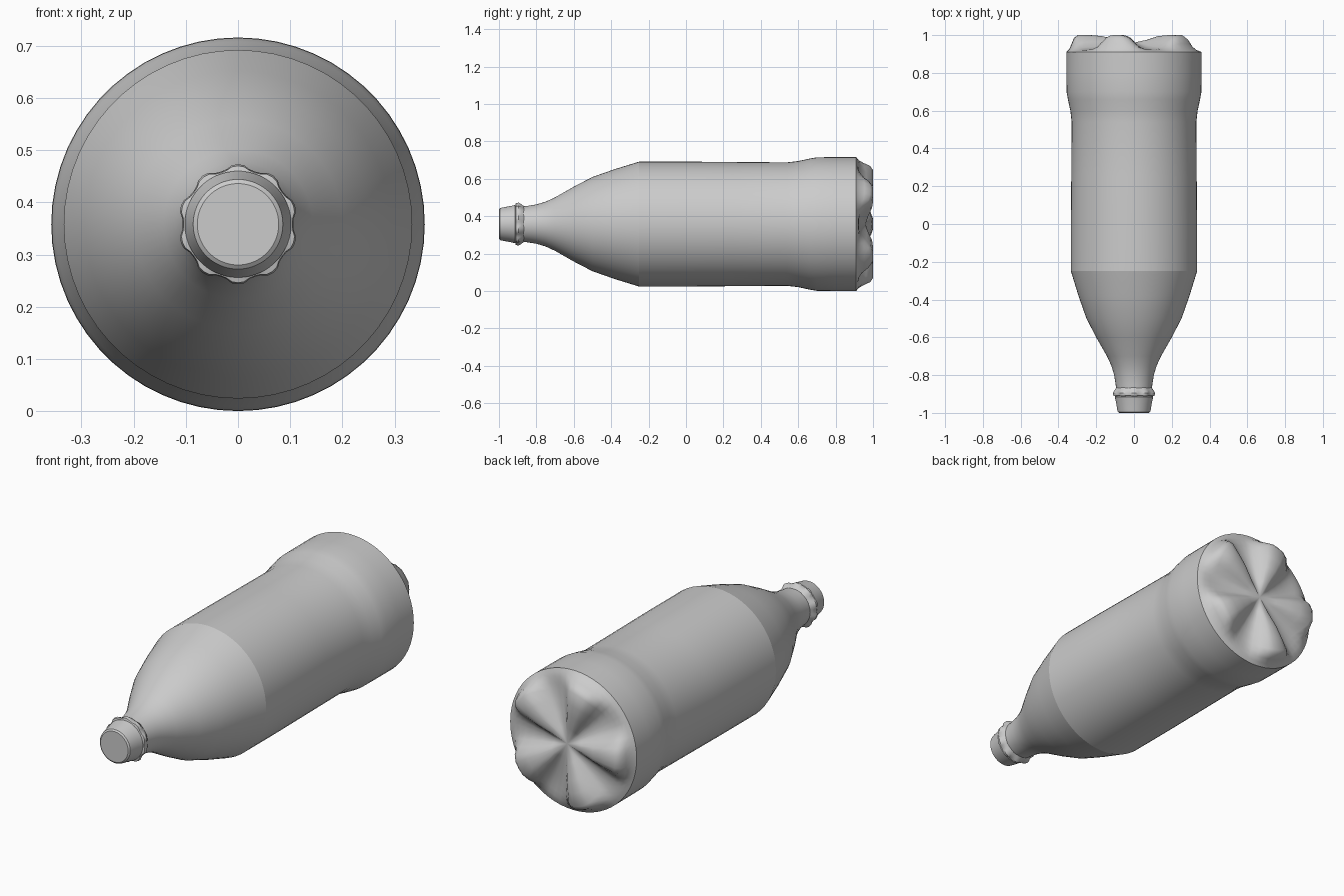
import bpy, bmesh, math

if "Cube" in bpy.data.objects:
    bpy.data.objects.remove(bpy.data.objects["Cube"], do_unlink=True)

SIDES = 60
AXIS_Z = 0.358


def lathe(name, profile, valley=None, lobes=0, phase=0.0, sharp=30):
    """Sweep (y, radius) points round the long axis; blend towards valley between lobes."""
    valley = valley or profile
    bm = bmesh.new()
    rings = []
    for (y1, r1), (y2, r2) in zip(profile, valley):
        if r1 == 0:
            rings.append([bm.verts.new((0, y1, AXIS_Z))] * SIDES)
            continue
        ring = []
        for i in range(SIDES):
            a = math.tau * i / SIDES
            w = 0.5 + 0.5 * math.cos(lobes * (a - phase))
            w = w * w * (3 - 2 * w)
            y, r = y2 + (y1 - y2) * w, r2 + (r1 - r2) * w
            ring.append(bm.verts.new((r * math.cos(a), y, AXIS_Z + r * math.sin(a))))
        rings.append(ring)
    for lower, upper in zip(rings, rings[1:]):
        for i in range(SIDES):
            j = (i + 1) % SIDES
            corners = dict.fromkeys((lower[i], lower[j], upper[j], upper[i]))
            bm.faces.new(list(corners))
    bmesh.ops.recalc_face_normals(bm, faces=bm.faces)
    mesh = bpy.data.meshes.new(name)
    bm.to_mesh(mesh)
    bm.free()
    obj = bpy.data.objects.new(name, mesh)
    bpy.context.collection.objects.link(obj)
    bpy.ops.object.select_all(action='DESELECT')
    obj.select_set(True)
    bpy.context.view_layer.objects.active = obj
    bpy.ops.object.shade_smooth_by_angle(angle=math.radians(sharp))
    return obj


# Neck, sloping shoulder, straight label panel and wider heel
lathe("bottle_body", [
    (-0.90, 0.092), (-0.85, 0.097), (-0.80, 0.105), (-0.75, 0.12), (-0.70, 0.143),
    (-0.60, 0.20), (-0.50, 0.252), (-0.38, 0.294), (-0.25, 0.334), (0.0, 0.334),
    (0.25, 0.332), (0.54, 0.33), (0.60, 0.337), (0.66, 0.35), (0.70, 0.357),
    (0.80, 0.358), (0.91, 0.358)], sharp=12)

# Footed base with five lobes and radial valleys
lathe("bottle_base",
      [(0.91, 0.358), (0.925, 0.343), (0.955, 0.33), (0.985, 0.318), (1.0, 0.297),
       (1.0, 0.23), (0.995, 0.17), (0.975, 0.09), (0.96, 0)],
      [(0.91, 0.358), (0.918, 0.34), (0.922, 0.32), (0.924, 0.29), (0.925, 0.26),
       (0.93, 0.21), (0.938, 0.15), (0.95, 0.08), (0.96, 0)],
      lobes=5, phase=math.pi, sharp=50)

# Closed screw cap
lathe("cap", [(-1.0, 0), (-1.0, 0.078), (-0.994, 0.086), (-0.98, 0.089),
              (-0.94, 0.096), (-0.915, 0.102), (-0.905, 0.092)])

# Scalloped collar below the cap
lathe("neck_collar",
      [(-0.915, 0.09), (-0.91, 0.112), (-0.895, 0.115), (-0.88, 0.106), (-0.86, 0.09)],
      [(-0.915, 0.09), (-0.908, 0.104), (-0.895, 0.106), (-0.88, 0.102), (-0.86, 0.09)],
      lobes=10, phase=math.pi / 2)
